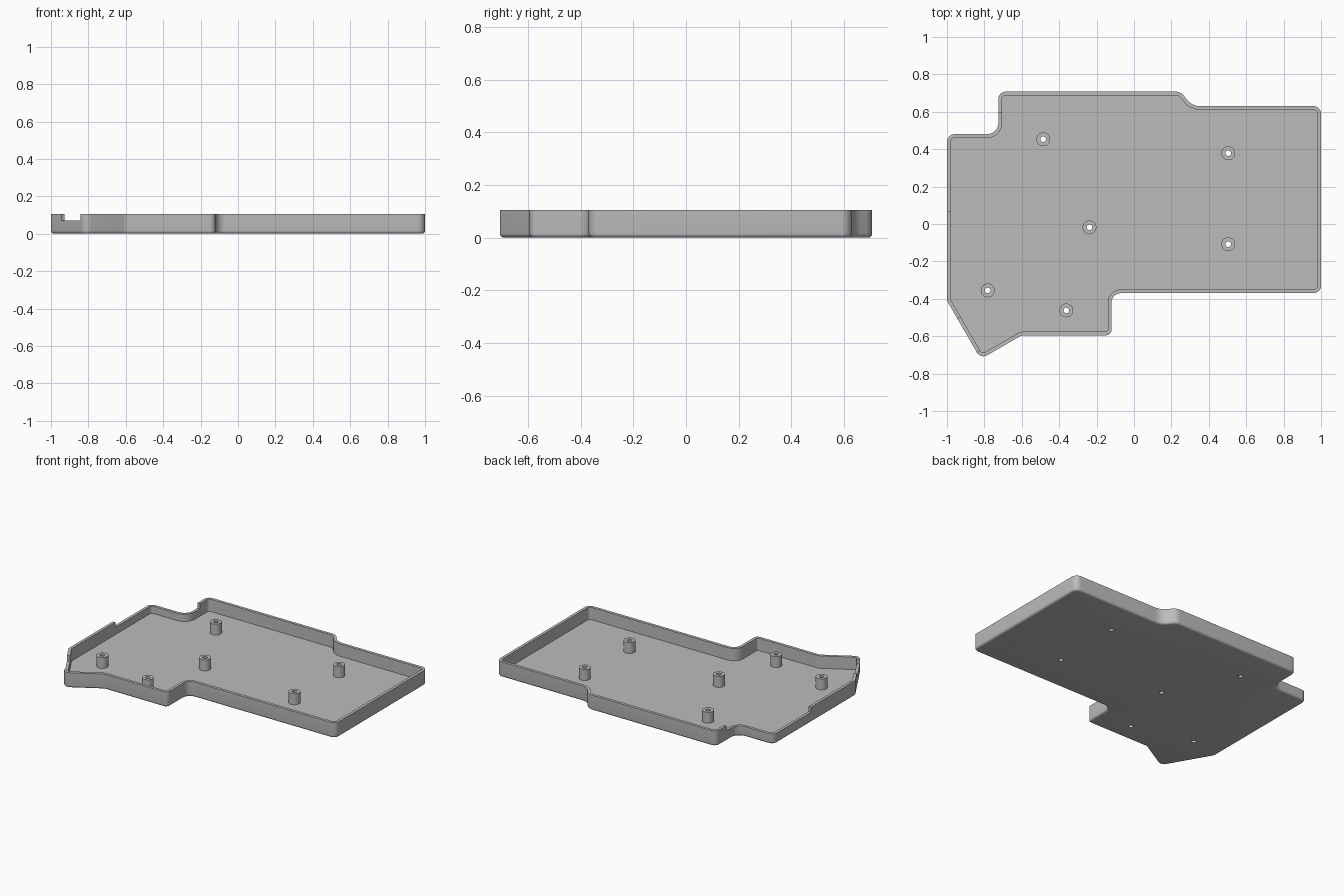
import bpy, bmesh, math
from mathutils import Vector

cube = bpy.data.objects.get("Cube")
if cube:
    bpy.data.objects.remove(cube, do_unlink=True)

HEIGHT, LOW, FLOOR, WALL, ROUND = 0.105, 0.07, 0.02, 0.02, 0.016
POST_TOP, POST_R, HOLE_R = 0.095, 0.037, 0.015

# Outline corners, counter-clockwise: x, y, fillet radius
CORNERS = [(1, -0.37, 0.04), (1, 0.63, 0.04), (0.31, 0.63, 0.09), (0.25, 0.708, 0.06),
           (-0.725, 0.708, 0.04), (-0.725, 0.48, 0.06), (-1, 0.48, 0.04),
           (-1, -0.41, 0.04), (-0.82, -0.722, 0.04), (-0.60, -0.595, 0.06),
           (-0.12, -0.595, 0.03), (-0.12, -0.37, 0.05)]
POSTS = [(-0.485, 0.453), (0.504, 0.378), (-0.238, -0.018),
         (0.504, -0.108), (-0.782, -0.355), (-0.362, -0.462)]

gray = bpy.data.materials.new("light gray plastic")
gray.use_nodes = True
gray.diffuse_color = (0.5, 0.5, 0.5, 1)
gray.node_tree.nodes["Principled BSDF"].inputs["Base Color"].default_value = (0.5, 0.5, 0.5, 1)


def outline(inset, segments=8):
    """Filleted outline moved inwards; always the same point count."""
    points = []
    n = len(CORNERS)
    for i, (x, y, r) in enumerate(CORNERS):
        p = Vector((x, y))
        a = (p - Vector(CORNERS[i - 1][:2])).normalized()
        b = (Vector(CORNERS[(i + 1) % n][:2]) - p).normalized()
        turn = math.atan2(a.x * b.y - a.y * b.x, a.dot(b))
        side = math.copysign(1, turn)
        normal = Vector((-a.y, a.x))
        # Fillet centre is shared by all insets
        centre = p - a * r * math.tan(abs(turn) / 2) + normal * side * r
        radius = r - side * inset
        start = -normal * side
        angle = math.atan2(start.y, start.x)
        for k in range(segments + 1):
            t = angle + turn * k / segments
            points.append(centre + radius * Vector((math.cos(t), math.sin(t))))
    return points


def finish(bm, name):
    bmesh.ops.recalc_face_normals(bm, faces=bm.faces)
    mesh = bpy.data.meshes.new(name)
    bm.to_mesh(mesh)
    bm.free()
    mesh.materials.append(gray)
    obj = bpy.data.objects.new(name, mesh)
    bpy.context.collection.objects.link(obj)
    return obj


def bridge(bm, rings):
    for low, high in zip(rings, rings[1:]):
        for i in range(len(low)):
            j = (i + 1) % len(low)
            bm.faces.new((low[i], low[j], high[j], high[i]))


def activate(obj):
    bpy.ops.object.select_all(action='DESELECT')
    obj.select_set(True)
    bpy.context.view_layer.objects.active = obj


def smooth(obj):
    activate(obj)
    bpy.ops.object.shade_smooth_by_angle(angle=math.radians(30))


def cut(target, cutter):
    cutter.hide_render = True
    activate(target)
    mod = target.modifiers.new("cut", 'BOOLEAN')
    mod.operation, mod.solver, mod.object = 'DIFFERENCE', 'EXACT', cutter
    bpy.ops.object.modifier_apply(modifier=mod.name)
    bpy.data.objects.remove(cutter, do_unlink=True)


def box(centre, size, turn=0):
    bm = bmesh.new()
    bmesh.ops.create_cube(bm, size=1)
    obj = finish(bm, "cutter")
    obj.location, obj.scale, obj.rotation_euler.z = centre, size, turn
    return obj


# Tray: rounded underside, outer wall, rim, inner wall and floor
steps = [math.pi / 2 * k / 5 for k in range(6)]
levels = [(ROUND * (1 - math.sin(t)), ROUND * (1 - math.cos(t))) for t in steps]
levels += [(0, HEIGHT), (WALL, HEIGHT), (WALL, FLOOR)]
bm = bmesh.new()
rings = [[bm.verts.new((p.x, p.y, z)) for p in outline(inset)] for inset, z in levels]
bridge(bm, rings)
bm.faces.new(list(reversed(rings[0])))
bm.faces.new(rings[-1])
tray = finish(bm, "tray")

# Lowered rim at the back right corner and slot in the slanted wall
cut(tray, box((-0.89, 0.332, LOW + 0.1), (0.4, 0.525, 0.2)))
cut(tray, box((-0.893, -0.596, LOW + 0.1), (0.207, 0.08, 0.2), math.radians(-60)))

# Screw holes through the floor
for x, y in POSTS:
    bm = bmesh.new()
    bmesh.ops.create_cone(bm, cap_ends=True, segments=24, radius1=HOLE_R, radius2=HOLE_R, depth=0.2)
    hole = finish(bm, "cutter")
    hole.location = (x, y, 0)
    cut(tray, hole)
smooth(tray)

# Hollow screw posts
for number, (x, y) in enumerate(POSTS, 1):
    bm = bmesh.new()
    profile = [(HOLE_R, FLOOR), (POST_R, FLOOR - 0.002), (POST_R, POST_TOP), (HOLE_R, POST_TOP), (HOLE_R, FLOOR)]
    rings = []
    for r, z in profile[:-1]:
        rings.append([bm.verts.new((r * math.cos(math.tau * k / 24), r * math.sin(math.tau * k / 24), z))
                      for k in range(24)])
    bridge(bm, rings + rings[:1])
    post = finish(bm, f"screw_post_{number}")
    post.location = (x, y, 0)
    smooth(post)
